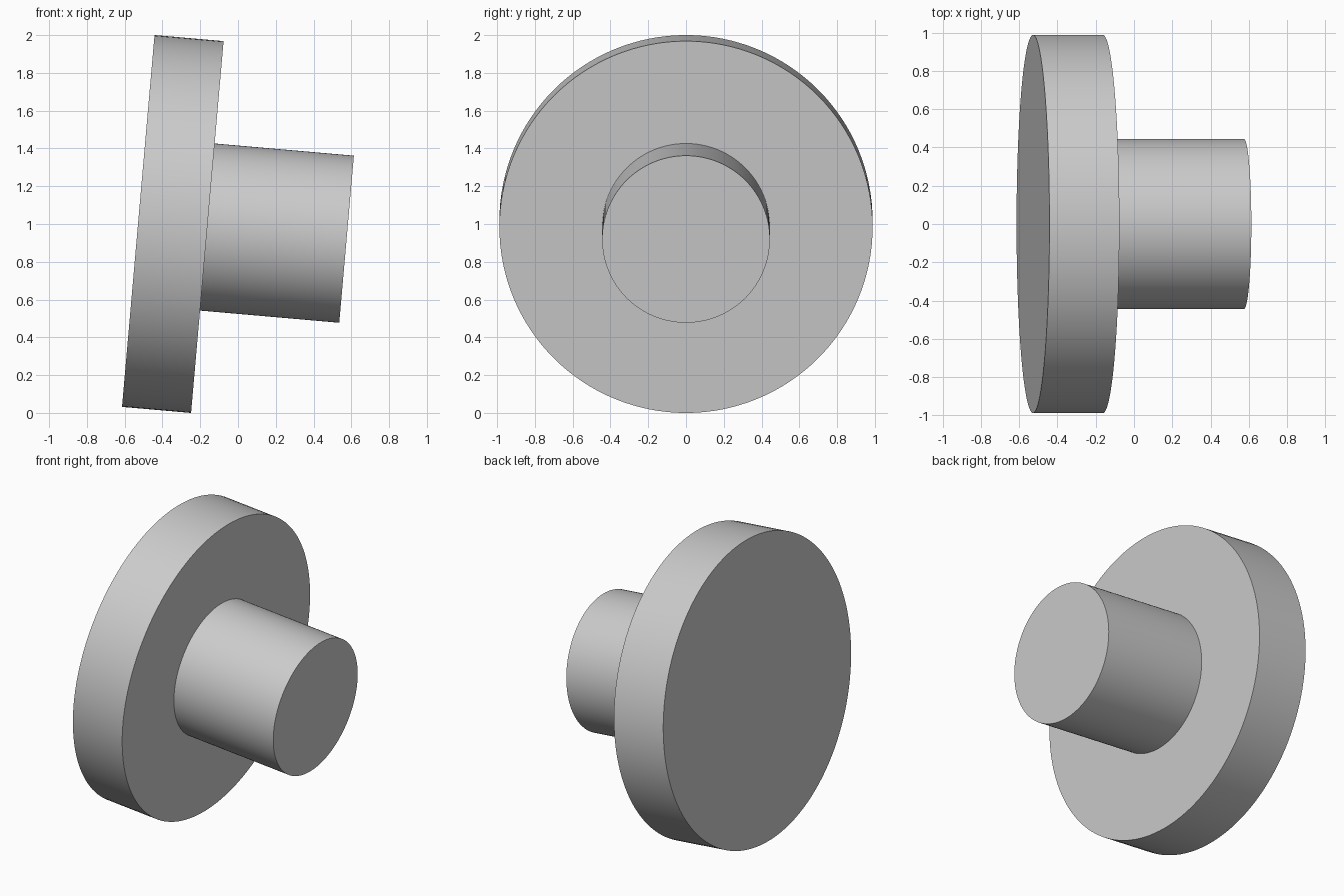
import bpy
import math
from mathutils import Matrix, Vector

cube = bpy.data.objects.get("Cube")
if cube:
    bpy.data.objects.remove(cube, do_unlink=True)

# Light grey material
grey = bpy.data.materials.new("light_grey")
grey.use_nodes = True
colour = (0.6, 0.6, 0.6, 1)
grey.diffuse_color = colour
grey.node_tree.nodes["Principled BSDF"].inputs["Base Color"].default_value = colour

# Shared tilted axis, starting at the centre of the disc's outer face
TILT = math.radians(5)
frame = Matrix.Translation((-0.528, 0, 1.016)) @ Matrix.Rotation(math.pi / 2 + TILT, 4, "Y")


def round_part(name, radius, start, end):
    """Smooth-sided cylinder between two distances along the axis."""
    bpy.ops.mesh.primitive_cylinder_add(vertices=128, radius=radius, depth=end - start)
    part = bpy.context.object
    part.name = name
    part.matrix_world = frame @ Matrix.Translation(Vector((0, 0, (start + end) / 2)))
    part.data.materials.append(grey)
    bpy.ops.object.shade_smooth_by_angle(angle=math.radians(30))
    return part


disc = round_part("disc", 0.988, 0, 0.367)
stub = round_part("stub", 0.444, 0.367, 1.107)
